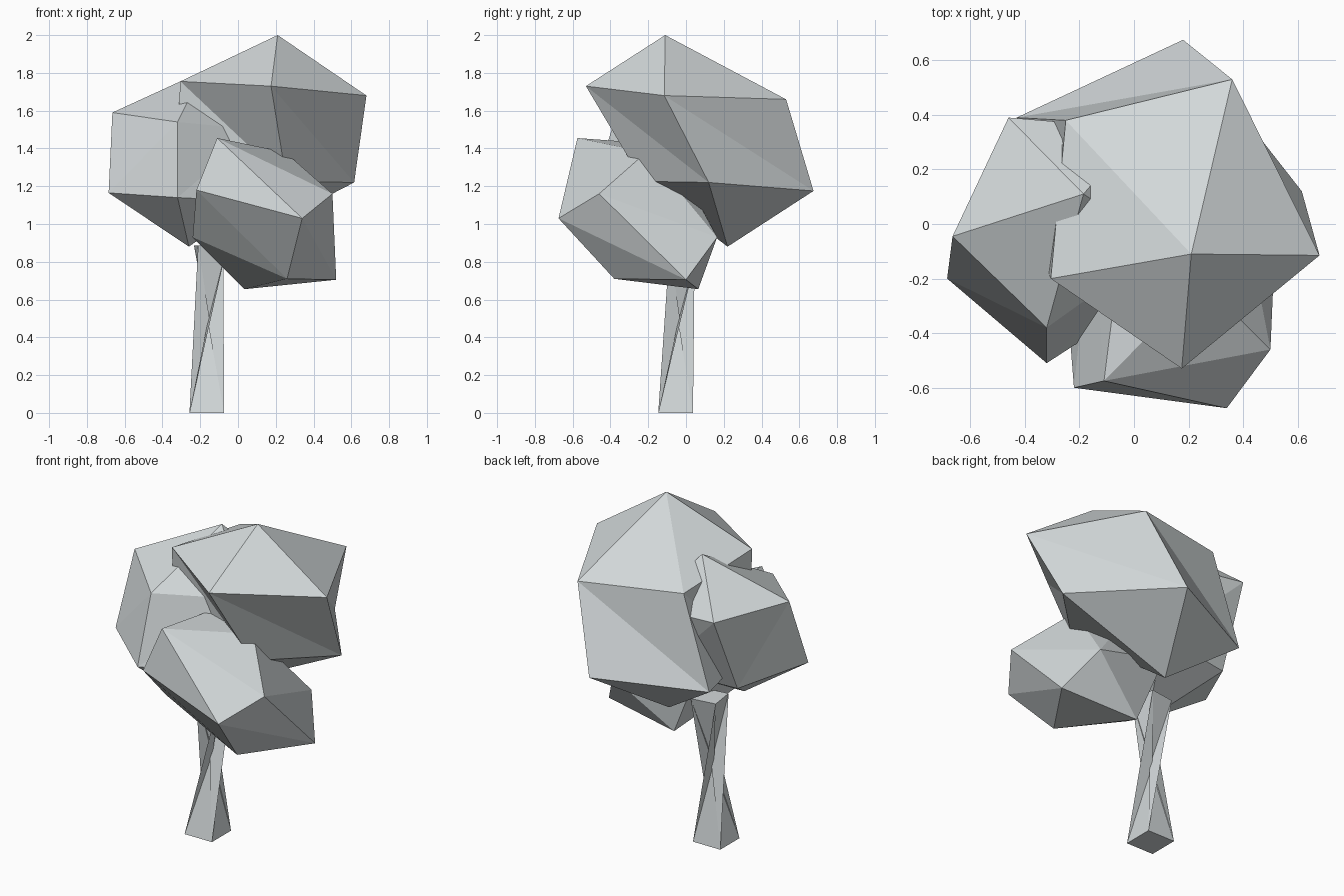
import bpy, bmesh, math

if "Cube" in bpy.data.objects:
    bpy.data.objects.remove(bpy.data.objects["Cube"])

mat = bpy.data.materials.new("pale_grey")
mat.diffuse_color = (0.65, 0.69, 0.70, 1)
mat.use_nodes = True
mat.node_tree.nodes["Principled BSDF"].inputs["Base Color"].default_value = mat.diffuse_color


def finish(bm, name):
    bmesh.ops.recalc_face_normals(bm, faces=bm.faces)
    me = bpy.data.meshes.new(name)
    bm.to_mesh(me)
    bm.free()
    me.materials.append(mat)
    ob = bpy.data.objects.new(name, me)
    bpy.context.collection.objects.link(ob)
    return ob


def twisted_clump(name, top, upper, lower, bottom):
    """Skewed icosahedron: two poles and two rings of five, lower[i] sits between upper[i-1] and upper[i]."""
    bm = bmesh.new()
    t, b = bm.verts.new(top), bm.verts.new(bottom)
    u = [bm.verts.new(p) for p in upper]
    l = [bm.verts.new(p) for p in lower]
    for i in range(5):
        j = (i + 1) % 5
        bm.faces.new((t, u[i], u[j]))
        bm.faces.new((u[i], l[j], u[j]))
        bm.faces.new((u[i], l[i], l[j]))
        bm.faces.new((b, l[j], l[i]))
    return finish(bm, name)


def hull_clump(name, points):
    bm = bmesh.new()
    for p in points:
        bm.verts.new(p)
    bmesh.ops.convex_hull(bm, input=bm.verts)
    return finish(bm, name)


# Large upper foliage clump
twisted_clump(
    "upper_foliage", (0.21, -0.11, 2.0),
    [(0.68, -0.115, 1.68), (0.36, 0.53, 1.66), (-0.25, 0.38, 1.69),
     (-0.305, -0.2, 1.755), (0.175, -0.53, 1.73)],
    [(0.615, 0.12, 1.22), (0.18, 0.675, 1.175), (-0.43, 0.39, 1.14),
     (-0.34, -0.13, 1.18), (0.257, -0.23, 1.226)],
    (-0.04, 0.22, 0.88))

# Left foliage clump
twisted_clump(
    "left_foliage", (-0.185, 0.11, 1.81),
    [(-0.665, -0.045, 1.59), (-0.32, -0.38, 1.54), (0.1, -0.08, 1.5),
     (0.02, 0.35, 1.53), (-0.46, 0.39, 1.57)],
    [(-0.48, 0.19, 1.1), (-0.685, -0.2, 1.165), (-0.32, -0.51, 1.14),
     (0.08, -0.25, 1.12), (0.0, 0.25, 1.12)],
    (-0.26, -0.19, 0.88))

# Small front foliage clump
hull_clump("front_foliage", [
    (-0.11, -0.575, 1.455), (0.34, -0.675, 1.03), (-0.22, -0.6, 1.18),
    (0.5, -0.46, 1.16), (0.26, -0.38, 0.71), (0.52, 0.0, 0.705),
    (0.035, 0.065, 0.655), (0.38, 0.165, 0.93), (-0.24, -0.35, 0.93),
    (0.25, -0.21, 1.38), (-0.05, -0.1, 1.42), (-0.15, 0.08, 1.1)])


# Trunk: square post whose top is twisted about half a turn
def square(cx, cy, z, r, turn):
    return [(cx + r * math.cos(math.radians(225 + 90 * i + turn)),
             cy + r * math.sin(math.radians(225 + 90 * i + turn)), z) for i in range(4)]


bm = bmesh.new()
base = [bm.verts.new(p) for p in square(-0.165, -0.055, 0, 0.13, 0)]
head = [bm.verts.new(p) for p in square(-0.145, -0.02, 0.885, 0.11, 188)]
bm.faces.new(base[::-1])
bm.faces.new(head)
for i in range(4):
    j = (i + 1) % 4
    bm.faces.new((base[i], base[j], head[i]))
    bm.faces.new((base[j], head[j], head[i]))
finish(bm, "trunk")
